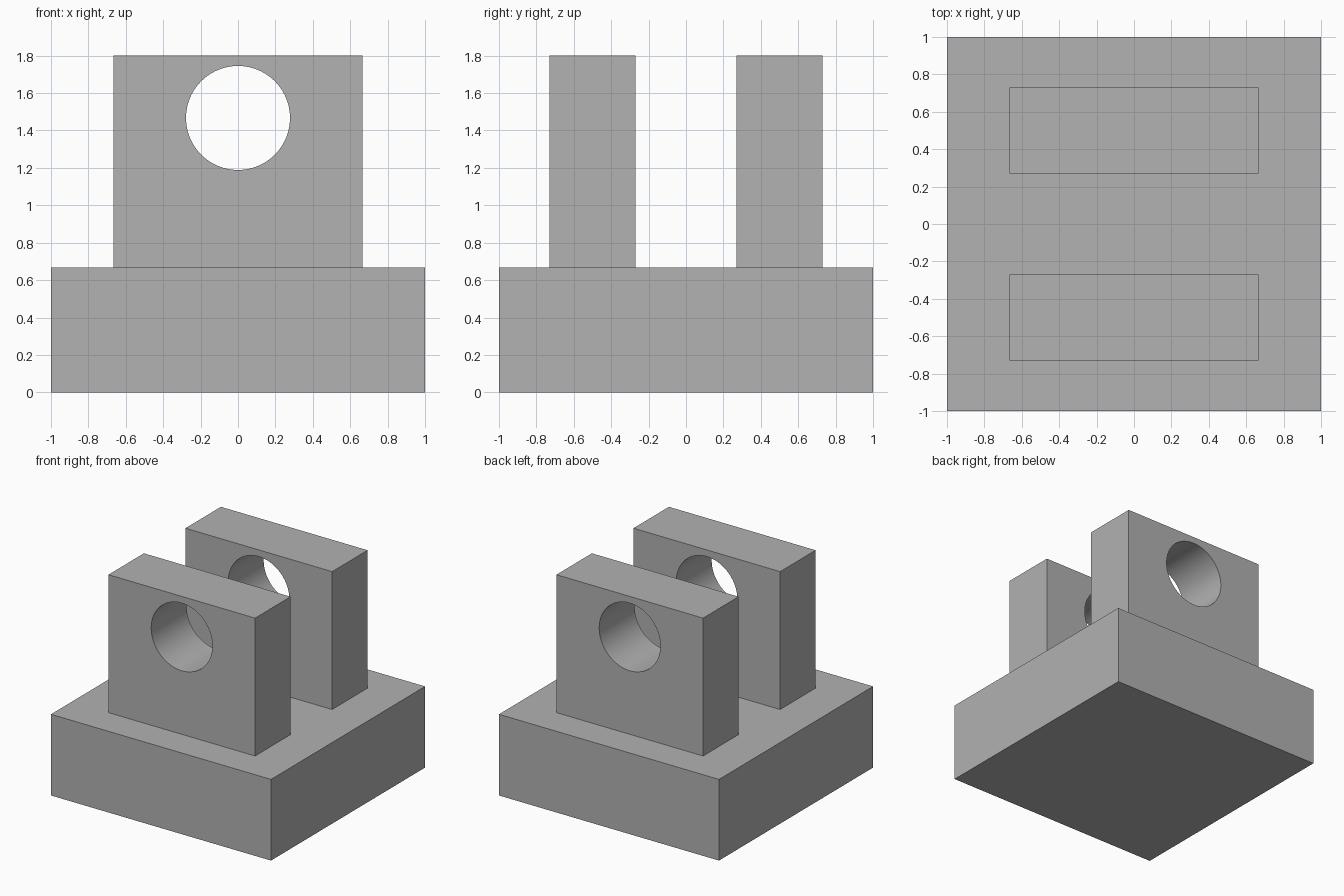
import bpy
import math

if "Cube" in bpy.data.objects:
    bpy.data.objects.remove(bpy.data.objects["Cube"])

grey = bpy.data.materials.new("grey")
grey.diffuse_color = (0.445, 0.445, 0.445, 1.0)
grey.use_nodes = True
grey.node_tree.nodes["Principled BSDF"].inputs["Base Color"].default_value = grey.diffuse_color


def block(name, size, centre):
    bpy.ops.mesh.primitive_cube_add(size=1, location=centre)
    obj = bpy.context.object
    obj.name = name
    obj.scale = size
    bpy.ops.object.transform_apply(location=False, rotation=False, scale=True)
    obj.data.materials.append(grey)
    return obj


BASE_TOP, TOP = 0.667, 1.80

# Square base
block("base", (2, 2, BASE_TOP), (0, 0, BASE_TOP / 2))

# Cutter for the pin hole, running through both lugs
bpy.ops.mesh.primitive_cylinder_add(vertices=96, radius=0.278, depth=3,
                                    location=(0, 0, 1.467),
                                    rotation=(math.pi / 2, 0, 0))
cutter = bpy.context.object
cutter.name = "hole_cutter"
cutter.data.materials.append(grey)

# Pair of upright lugs with a round hole
for name, y in (("front_lug", -0.5), ("back_lug", 0.5)):
    lug = block(name, (1.333, 0.46, TOP - BASE_TOP), (0, y, (TOP + BASE_TOP) / 2))
    cut = lug.modifiers.new("hole", 'BOOLEAN')
    cut.operation = 'DIFFERENCE'
    cut.solver = 'EXACT'
    cut.object = cutter
    bpy.ops.object.modifier_apply(modifier=cut.name)
    bpy.ops.object.shade_smooth_by_angle(angle=math.radians(30))

bpy.data.objects.remove(cutter)
